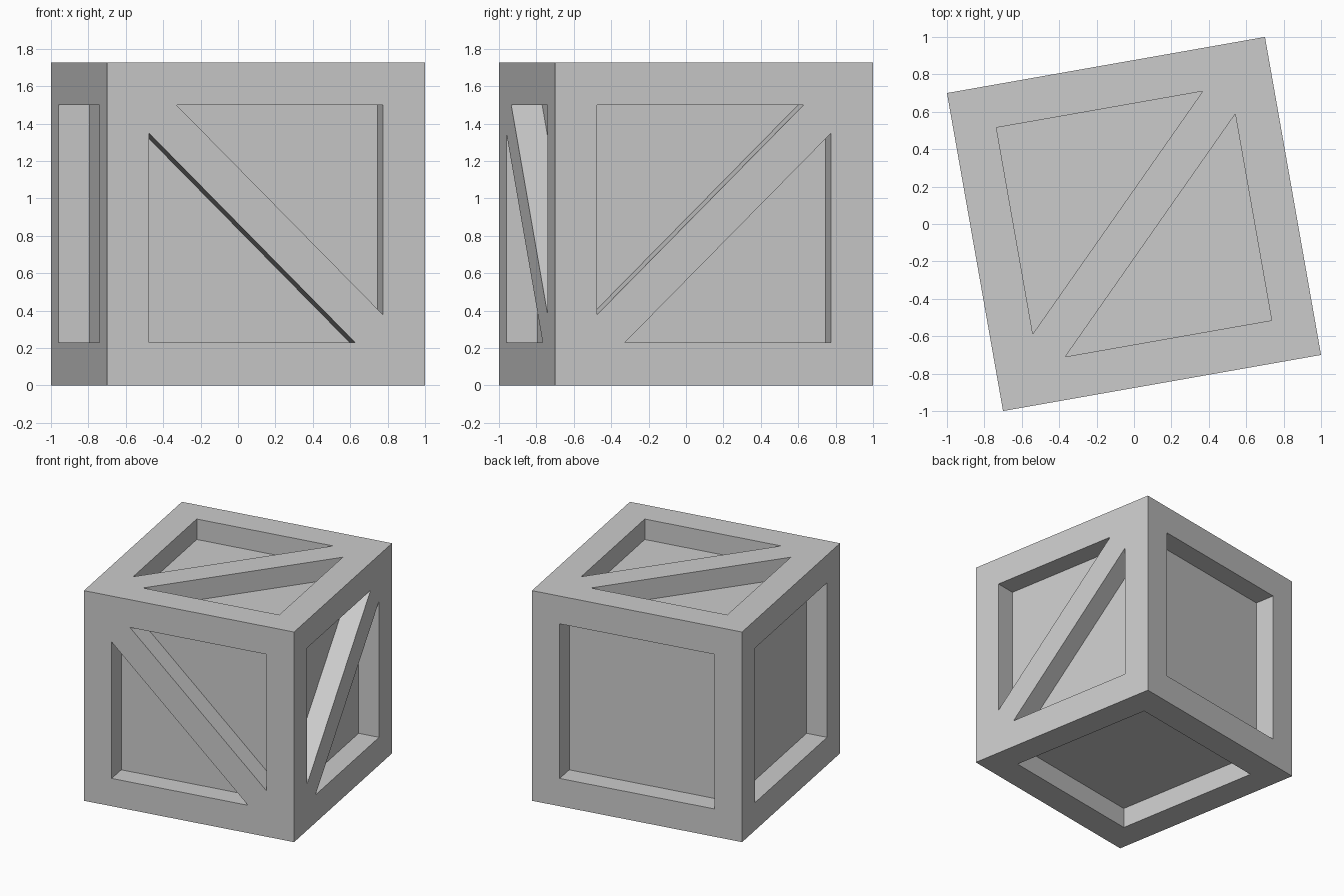
import bpy, bmesh
from math import radians
from mathutils import Vector

if "Cube" in bpy.data.objects:
    bpy.data.objects.remove(bpy.data.objects["Cube"])

H = 0.8632      # half side of the crate
I = 0.635       # half side of the recessed panel
D = 0.168       # recess depth
GAP = 0.15      # strut set-back from the panel corner, along each edge

bm = bmesh.new()
X, Y, Z = Vector((1, 0, 0)), Vector((0, 1, 0)), Vector((0, 0, 1))


def add_face(points):
    bm.faces.new([bm.verts.new(p) for p in points])


def add_side(u, v, braced):
    """One crate side: flush frame, recessed pockets and optional diagonal strut."""
    n = u.cross(v)

    def at(a, b):
        return u * a + v * b + n * H

    def pocket(rim):
        floor = [p - n * D for p in rim]
        add_face(floor)
        for k in range(len(rim)):
            j = (k + 1) % len(rim)
            add_face([rim[k], rim[j], floor[j], floor[k]])

    o = [at(-H, -H), at(H, -H), at(H, H), at(-H, H)]
    i = [at(-I, -I), at(I, -I), at(I, I), at(-I, I)]
    if not braced:
        for k in range(4):
            j = (k + 1) % 4
            add_face([o[k], o[j], i[j], i[k]])
        pocket(i)
        return
    q0, q2 = at(-I + GAP, -I), at(I, I - GAP)
    r0, r2 = at(-I, -I + GAP), at(I - GAP, I)
    add_face([o[0], o[1], i[1], q0])
    add_face([o[1], o[2], q2, i[1]])
    add_face([o[2], o[3], i[3], r2])
    add_face([o[3], o[0], r0, i[3]])
    add_face([o[0], q0, q2, o[2], r2, r0])   # diagonal strut
    pocket([q0, i[1], q2])
    pocket([r2, i[3], r0])


add_side(Z, -X, True)    # front
add_side(Y, Z, True)     # right
add_side(X, Y, True)     # top
add_side(-X, Z, False)   # back
add_side(-Y, Z, False)   # left
add_side(Y, X, False)    # bottom

bmesh.ops.remove_doubles(bm, verts=bm.verts[:], dist=1e-4)
bmesh.ops.recalc_face_normals(bm, faces=bm.faces[:])

# Crate, turned slightly on the ground
mesh = bpy.data.meshes.new("crate")
bm.to_mesh(mesh)
bm.free()
crate = bpy.data.objects.new("crate", mesh)
bpy.context.collection.objects.link(crate)
crate.location = (0, 0, H)
crate.rotation_euler = (0, 0, radians(10))
